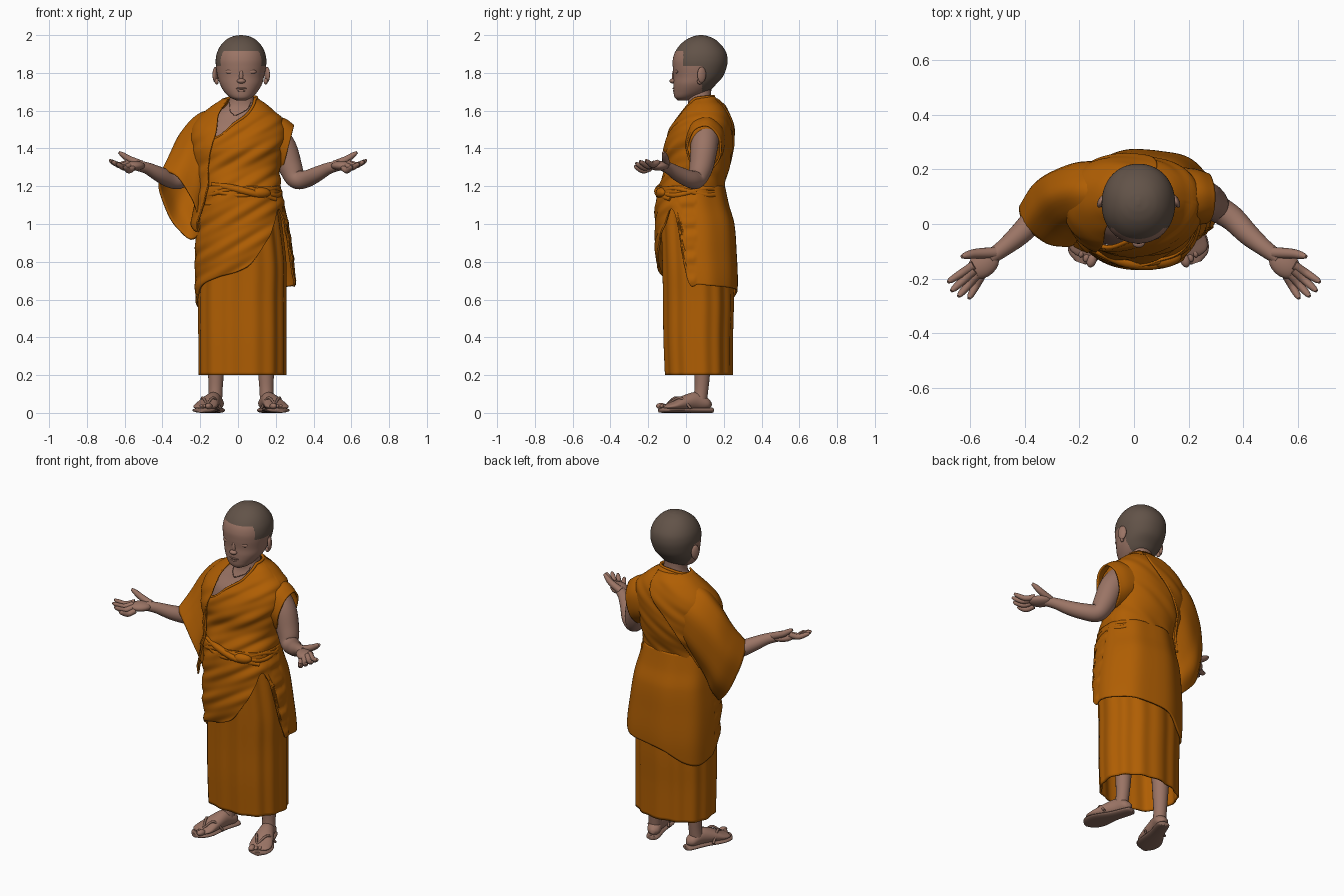
import bpy
import bmesh
from math import sin, cos, pi, radians, copysign
from mathutils import Vector, Matrix

cube = bpy.data.objects.get("Cube")
if cube:
    bpy.data.objects.remove(cube, do_unlink=True)


def material(name, rgb):
    mat = bpy.data.materials.new(name)
    mat.use_nodes = True
    color = (*rgb, 1)
    mat.diffuse_color = color
    bsdf = mat.node_tree.nodes["Principled BSDF"]
    bsdf.inputs["Base Color"].default_value = color
    bsdf.inputs["Roughness"].default_value = 0.8
    return mat


ROBE = material("orange robe", (0.43, 0.112, 0.001))
SKIN = material("skin", (0.325, 0.175, 0.13))
HAIR = material("cropped hair", (0.122, 0.086, 0.065))
SOLE = material("sandal brown", (0.25, 0.14, 0.105))
CORD = material("cord brown", (0.1, 0.05, 0.035))


def finish(name, bm, mats, thick=0):
    mesh = bpy.data.meshes.new(name)
    bm.to_mesh(mesh)
    bm.free()
    mesh.shade_smooth()
    mesh.set_sharp_from_angle(angle=radians(50))
    for mat in mats:
        mesh.materials.append(mat)
    obj = bpy.data.objects.new(name, mesh)
    bpy.context.collection.objects.link(obj)
    if thick:
        mod = obj.modifiers.new("cloth thickness", "SOLIDIFY")
        mod.thickness = thick
        mod.offset = 0
    return obj


def skin_rings(name, rings, mats, wrap=True, caps=True, thick=0, rule=None):
    """Join rings of points into one surface."""
    bm = bmesh.new()
    rows = [[bm.verts.new(p) for p in ring] for ring in rings]
    n = len(rows[0])
    for low, high in zip(rows, rows[1:]):
        for i in range(n if wrap else n - 1):
            j = (i + 1) % n
            face = bm.faces.new((low[i], low[j], high[j], high[i]))
            if rule:
                face.material_index = rule(face.calc_center_median())
    if caps:
        bm.faces.new(rows[0])
        top = bm.faces.new(rows[-1])
        if rule:
            top.material_index = rule(top.calc_center_median())
        bmesh.ops.recalc_face_normals(bm, faces=bm.faces)
    return finish(name, bm, mats, thick)


def at(rows, key):
    """Smoothly interpolate a table whose first column is the key."""
    last = len(rows) - 1
    i = max(0, min(last - 1, sum(r[0] <= key for r in rows) - 1))
    span = rows[i + 1][0] - rows[i][0]
    t = max(0, min(1, (key - rows[i][0]) / span))

    def slope(k, c):
        a, b = rows[max(0, k - 1)], rows[min(last, k + 1)]
        return (b[c] - a[c]) / (b[0] - a[0]) * span

    return [(2*t**3 - 3*t*t + 1) * rows[i][c] + (t**3 - 2*t*t + t) * slope(i, c)
            + (3*t*t - 2*t**3) * rows[i + 1][c] + (t**3 - t*t) * slope(i + 1, c)
            for c in range(1, len(rows[0]))]


def section(rows, z, deg, grow=0.0, power=2.25):
    """Point on a body outline; table columns are z, x range, y range."""
    x0, x1, y0, y1 = at(rows, z)
    c, s = cos(radians(deg)), sin(radians(deg))
    c, s = (copysign(abs(k) ** (2 / power), k) for k in (c, s))
    return Vector(((x0 + x1) / 2 + ((x1 - x0) / 2 + grow) * c,
                   (y0 + y1) / 2 + ((y1 - y0) / 2 + grow) * s, z))


def sample(points, steps):
    rows = [(i, *p) for i, p in enumerate(points)]
    count = (len(rows) - 1) * steps
    return [at(rows, k / steps) for k in range(count + 1)]


def tube(name, points, mat, seg=14, steps=5):
    """Round sweep through x, y, z, radius points."""
    pts = sample(points, steps)
    pos = [Vector(p[:3]) for p in pts]
    rings, side = [], None
    for i, p in enumerate(pts):
        t = (pos[min(i + 1, len(pos) - 1)] - pos[max(i - 1, 0)]).normalized()
        side = t.orthogonal() if side is None else side - t * side.dot(t)
        side.normalize()
        up = t.cross(side)
        rings.append([pos[i] + p[3] * (side * cos(2*pi*k/seg) + up * sin(2*pi*k/seg))
                      for k in range(seg)])
    return skin_rings(name, rings, [mat])


def loft(name, rows, mat, caps=True, thick=0, seg=40, steps=8, wave=0.0):
    """Sweep of ellipses, each a centre and two axis vectors."""
    rings = []
    for p in sample(rows, steps):
        c, u, v = Vector(p[:3]), Vector(p[3:6]), Vector(p[6:])
        angles = [2 * pi * k / seg for k in range(seg)]
        rings.append([c + (u * cos(a) + v * sin(a)) * (1 + wave * sin(7 * a))
                      for a in angles])
    return skin_rings(name, rings, [mat], caps=caps, thick=thick)


def ball(name, loc, size, mat, turn=0.0):
    bm = bmesh.new()
    bmesh.ops.create_uvsphere(bm, u_segments=20, v_segments=12, radius=1)
    bm.transform(Matrix.Translation(loc) @ Matrix.Rotation(radians(turn), 4, "Z")
                 @ Matrix.Diagonal((*size, 1)))
    return finish(name, bm, [mat])


def cloth(name, rows, low, high, fold, start=lambda v: -180, end=lambda v: 180,
          wrap=True, nu=180, nv=56):
    """Draped shell between a lower and an upper edge, each set by angle."""
    rings = []
    for j in range(nv + 1):
        v, ring = j / nv, []
        for i in range(nu):
            a = start(v) + (end(v) - start(v)) * i / (nu if wrap else nu - 1)
            z = low(a) + (high(a) - low(a)) * v
            ring.append(section(rows, z, a, fold(section(rows, z, a), a, v)))
        rings.append(ring)
    return skin_rings(name, rings, [ROBE], wrap=wrap, caps=False, thick=0.01)


def diagonal(p, size):
    return size * (sin(55 * (p.z - 0.75 * p.x)) + 0.5 * sin(97 * (p.z - 0.55 * p.x)))


# Skirt
skirt = [(.2, -.203, .247, -.108, .24), (.4, -.205, .248, -.116, .24),
         (.6, -.206, .247, -.118, .244), (.8, -.2, .247, -.122, .235),
         (1.1, -.19, .21, -.13, .19)]
cloth("skirt", skirt, lambda a: .2, lambda a: 1.1,
      lambda p, a, v: .004 * sin(radians(a * 13)) + .003 * sin(radians(a * 5 + 40)) - .002)

# Overskirt with a slanting hem
over = [(.5, -.215, .29, -.125, .255), (.68, -.222, .30, -.135, .268),
        (.85, -.222, .285, -.157, .262), (1.0, -.213, .262, -.158, .25),
        (1.1, -.205, .24, -.157, .222), (1.2, -.195, .22, -.145, .2)]
hem = [(-180, .58), (-150, .67), (-120, .72), (-90, .765), (-65, .9), (-48, 1.0),
       (-32, 1.08), (-22, .98), (-13, .7), (0, .68), (60, .66), (100, .64),
       (130, .57), (155, .55), (180, .58)]
cloth("overskirt", over, lambda a: at(hem, a)[0], lambda a: 1.2,
      lambda p, a, v: diagonal(p, .0035) if p.y < 0.05 else .003 * sin(radians(a * 8)))

# Upper robe with a slanting neckline
torso = [(1.0, -.225, .23, -.15, .22), (1.12, -.205, .23, -.15, .2),
         (1.2, -.195, .22, -.135, .198), (1.3, -.215, .22, -.108, .225),
         (1.4, -.235, .235, -.112, .24), (1.5, -.235, .25, -.08, .24),
         (1.56, -.2, .225, -.04, .228), (1.62, -.13, .16, 0, .2),
         (1.65, -.085, .12, .018, .168), (1.675, -.055, .092, .03, .145)]
neckline = [(-180, 1.655), (-150, 1.58), (-118, 1.455), (-92, 1.545), (-70, 1.615),
            (-50, 1.65), (-30, 1.665), (90, 1.675), (180, 1.655)]
cloth("upper_robe", torso, lambda a: 1.1, lambda a: at(neckline, a)[0],
      lambda p, a, v: diagonal(p, .004 if p.y < 0.08 else .002))
tube("collar_roll", [(*section(torso, at(neckline, a)[0], a, .001), .008)
                     for a in range(-180, 181, 12)], ROBE, 10, 3)

# Shawl over the right shoulder, crossing the back
tuck = [(-300, 1.14), (-200, 1.12), (-165, .98), (-130, .94)]
front_edge = [(0, -152), (.5, -131), (.78, -116), (.94, -127), (1, -133)]
cloth("shawl", torso, lambda a: at(tuck, a)[0], lambda a: 1.66,
      lambda p, a, v: .006 + .016 * (1 - v) + diagonal(p, .002),
      start=lambda v: -215 - 85 * v, end=lambda v: at(front_edge, v)[0],
      wrap=False, nu=100)

# Hanging right sleeve and left cap sleeve
loft("right_sleeve", [
    (-.06, .11, 1.45, 0, 0, .155, 0, .115, 0),
    (-.165, .1, 1.385, -.025, 0, .2, -.03, .125, 0),
    (-.24, .08, 1.28, -.045, 0, .21, -.05, .11, 0),
    (-.28, .05, 1.18, -.06, -.02, .19, -.07, .1, 0),
    (-.31, .005, 1.1, -.07, -.03, .18, -.08, .08, 0)],
    ROBE, caps=False, thick=.01, wave=.02)
loft("left_cap_sleeve", [
    (.12, .1, 1.46, .02, 0, .12, 0, .105, 0),
    (.21, .1, 1.43, .03, 0, .127, 0, .1, 0),
    (.265, .095, 1.4, .03, 0, .12, 0, .088, 0)],
    ROBE, caps=False, thick=.01, wave=.01)

# Twisted belt across the front and sides, with a knot
for k in (0, 1):
    tube(f"belt_strand_{k + 1}",
         [(*section(over, 1.17 + .018 * sin(radians(a * 3 + 180 * k)), a, -.005), .014)
          for a in range(-190, 41, 10)], ROBE, 12, 3)
ball("belt_knot", (.12, -.13, 1.165), (.055, .028, .028), ROBE, 15)
tube("belt_tuck", [(-.14, -.1, 1.21, .01), (-.03, -.14, 1.19, .019),
                   (.09, -.145, 1.16, .018), (.2, -.08, 1.13, .012)], ROBE)

# Neck and chest
chest = [(1.35, -.2, .2, -.09, .21), (1.5, -.19, .21, -.062, .21),
         (1.57, -.14, .17, -.015, .185), (1.62, -.07, .11, .008, .15),
         (1.66, -.045, .085, .01, .135), (1.75, -.045, .082, .01, .135)]
skin_rings("neck_and_chest", [[section(chest, 1.35 + .01 * j, a)
                               for a in range(0, 360, 6)] for j in range(41)], [SKIN])
tube("necklace_cord", [(*section(chest, 1.575 + .0014 * abs(a + 100), a, .001), .002)
                       for a in range(-150, -49, 10)], CORD, 8, 3)

# Head, with the hair coloured above the hairline
head = [(1.655, -.01, .045, -.045, .02), (1.67, -.042, .074, -.06, .06),
        (1.7, -.073, .103, -.066, .12), (1.74, -.095, .127, -.067, .16),
        (1.78, -.108, .138, -.066, .195), (1.83, -.116, .148, -.07, .215),
        (1.87, -.118, .15, -.07, .22), (1.91, -.11, .142, -.058, .212),
        (1.95, -.088, .12, -.03, .185), (1.98, -.056, .088, .008, .15),
        (1.995, -.022, .054, .044, .114), (2.0, .01, .022, .07, .09)]


def hairline(p):
    if p.y > 0.085:
        return int(p.z > 1.68)
    return int(p.z > (1.915 if p.y < -0.015 else 1.835))


skin_rings("head", [[section(head, 1.655 + .1725 * (1 - cos(pi * j / 110)), a * 2.5, 0, 2.1)
                     for a in range(144)] for j in range(111)], [SKIN, HAIR], rule=hairline)
ball("nose_tip", (.017, -.07, 1.757), (.023, .017, .013), SKIN)
ball("nose_bridge", (.017, -.06, 1.785), (.012, .014, .036), SKIN)
ball("upper_lip", (.017, -.061, 1.718), (.032, .01, .006), SKIN)
ball("lower_lip", (.017, -.059, 1.706), (.026, .011, .007), SKIN)

for side, s in (("left", 1), ("right", -1)):
    # Ears and closed eyes
    ball(f"{side}_ear", (.017 + s * .137, .083, 1.79), (.012, .025, .042), SKIN, s * 25)
    ball(f"{side}_ear_lobe", (.017 + s * .13, .073, 1.755), (.011, .014, .016), SKIN)
    eye = section(head, 1.806, -90 + s * 27, -.004)
    ball(f"{side}_eyelid", eye, (.021, .006, .01), SKIN, s * 15)

    # Arm and open hand
    def limb(name, points, seg=14):
        tube(f"{side}_{name}", [(s * x, y, z, r) for x, y, z, r in points], SKIN, seg)

    limb("arm", [(.185, .1, 1.47, .076), (.24, .095, 1.4, .072), (.278, .08, 1.3, .063),
                 (.308, .055, 1.238, .051), (.36, .02, 1.238, .046),
                 (.42, -.04, 1.265, .04), (.48, -.09, 1.295, .031),
                 (.53, -.125, 1.308, .027)], 24)
    ball(f"{side}_palm", (s * .55, -.145, 1.308), (.064, .048, .026), SKIN, s * -42)
    limb("thumb", [(.51, -.105, 1.315, .021), (.575, -.108, 1.343, .018),
                   (.61, -.114, 1.366, .014), (.63, -.12, 1.38, .007)])
    for name, base, tip in (("index", (.585, -.15), (.68, -.212)),
                            ("middle", (.582, -.168), (.668, -.245)),
                            ("ring", (.572, -.183), (.642, -.265)),
                            ("little", (.558, -.19), (.604, -.272))):
        lift = 1.325 - .4 * (.68 - tip[0])
        limb(f"{name}_finger",
             [(base[0] + (tip[0] - base[0]) * t, base[1] + (tip[1] - base[1]) * t,
               lift + dz, r) for t, dz, r in ((0, 0, .016), (.45, -.012, .015),
                                              (.85, .004, .012), (1, .014, .006))])

    # Leg, foot and sandal, placed along the foot axis
    def spot(along, across, z):
        return (.016 + s * (.118 + .33 * along + .94 * across),
                .128 - .94 * along + .33 * across, z)

    def slab(name, rows, mat):
        loft(f"{side}_{name}", [(*spot(d, 0, z), s * .94 * w, .33 * w, 0, 0, 0, h)
                                for d, w, z, h in rows], mat, seg=28, steps=5)

    tube(f"{side}_leg", [(*spot(.04, 0, .5), .06), (*spot(.045, 0, .22), .043),
                         (*spot(.05, 0, .12), .037), (*spot(.06, 0, .05), .038)], SKIN, 20)
    slab("foot", [(-.005, .012, .045, .012), (.02, .036, .05, .032), (.08, .041, .062, .048),
                  (.15, .054, .052, .04), (.21, .064, .038, .024),
                  (.25, .054, .032, .013), (.265, .025, .03, .006)], SKIN)
    slab("sandal_sole", [(-.015, .012, .014, .012), (.0, .036, .014, .014),
                         (.1, .045, .014, .014), (.2, .068, .014, .014),
                         (.26, .056, .014, .014), (.287, .02, .014, .012)], SOLE)
    for k in range(5):
        size = .021 if k == 0 else .0145 - .001 * k
        ball(f"{side}_toe_{k + 1}", spot(.264 - .003 * k * k, -.037 + .022 * k, .036),
             (size * .85, size * 1.3, size * .8), SKIN, s * 19)
    for k, edge in (("inner", -.056), ("outer", .06)):
        tube(f"{side}_{k}_strap", [(*spot(.235, -.017, .047), .006),
                                   (*spot(.18, edge * .55 - .004, .08), .007),
                                   (*spot(.13, edge, .024), .007)], SOLE, 10)
